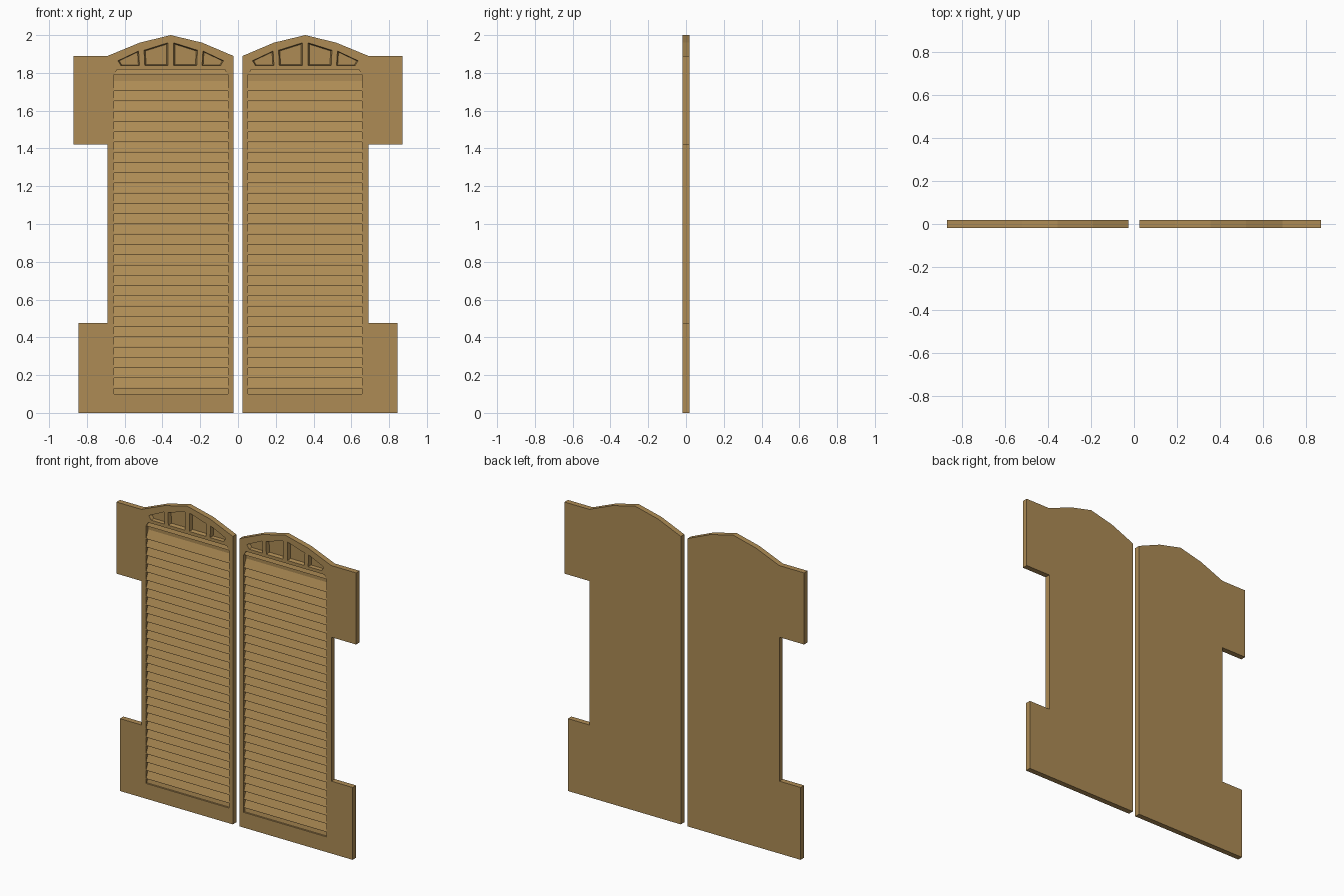
import bpy, bmesh
from mathutils import Vector

if "Cube" in bpy.data.objects:
    bpy.data.objects.remove(bpy.data.objects["Cube"])

FRONT, BACK = -0.018, 0.018
FLOOR = 0.006          # depth of the recesses
CX = 0.356             # centre line of one shutter

wood = bpy.data.materials.new("wood")
wood.diffuse_color = (0.42, 0.26, 0.09, 1)
wood.use_nodes = True
wood.node_tree.nodes["Principled BSDF"].inputs["Base Color"].default_value = wood.diffuse_color


def add_prism(bm, pts, y0, y1, back_scale=1.0):
    """Prism from an (x, z) outline, running from y0 to y1."""
    c = sum((Vector(p) for p in pts), Vector((0, 0))) / len(pts)
    a = [bm.verts.new((x, y0, z)) for x, z in pts]
    b = []
    for p in pts:
        q = c + (Vector(p) - c) * back_scale
        b.append(bm.verts.new((q.x, y1, q.y)))
    close(bm, a, b)


def add_bar(bm, profile, x0, x1):
    """Bar along x from a (y, z) profile."""
    close(bm, [bm.verts.new((x0, y, z)) for y, z in profile],
          [bm.verts.new((x1, y, z)) for y, z in profile])


def close(bm, a, b):
    bm.faces.new(a)
    bm.faces.new(b[::-1])
    n = len(a)
    for i in range(n):
        bm.faces.new((a[i], b[i], b[(i + 1) % n], a[(i + 1) % n]))


def finish(bm, name):
    bmesh.ops.recalc_face_normals(bm, faces=bm.faces[:])
    me = bpy.data.meshes.new(name)
    bm.to_mesh(me)
    bm.free()
    me.materials.append(wood)
    ob = bpy.data.objects.new(name, me)
    bpy.context.collection.objects.link(ob)
    return ob


# shutter board with hinge-side tabs and arched top
bm = bmesh.new()
add_prism(bm, [(0.025, 0), (0.845, 0), (0.845, 0.475), (0.69, 0.475),
               (0.69, 1.42), (0.87, 1.42), (0.87, 1.89), (0.69, 1.89),
               (0.52, 1.96), (0.356, 2.0), (0.19, 1.96), (0.025, 1.89)],
          FRONT, BACK)
board = finish(bm, "shutter_board")

# recess cutters: slat opening and four arched panes
bm = bmesh.new()
add_prism(bm, [(0.054, 0.10), (0.656, 0.10), (0.656, 1.79), (0.64, 1.817),
               (0.07, 1.817), (0.054, 1.79)], -0.03, FLOOR)
inner = [(0.015, 1.838), (0.138, 1.838), (0.142, 1.92), (0.015, 1.96)]
outer = [(0.165, 1.838), (0.264, 1.838), (0.28, 1.864), (0.17, 1.916)]
for pane in (inner, outer):
    for s in (1, -1):
        add_prism(bm, [(CX + s * x, z) for x, z in pane],
                  -0.020, FLOOR, 0.88)
cutter = finish(bm, "recess_cutter")
cutter.hide_render = True

# carve the recesses
cut = board.modifiers.new("recesses", 'BOOLEAN')
cut.operation = 'DIFFERENCE'
cut.solver = 'EXACT'
cut.object = cutter
bpy.context.view_layer.objects.active = board
bpy.ops.object.modifier_apply(modifier=cut.name)
bpy.data.objects.remove(cutter)

# louvre slats, low edge forward
bm = bmesh.new()
step = 0.0543
for i in range(30):
    z = 0.13 + i * step
    add_bar(bm, [(-0.015, z), (FLOOR + 0.002, z),
                 (FLOOR + 0.002, z + step + 0.004), (-0.015, z + 0.004)],
            0.052, 0.658)
# half slat at the bottom
add_bar(bm, [(-0.007, 0.098), (FLOOR + 0.002, 0.098),
             (FLOOR + 0.002, 0.13), (-0.002, 0.13)], 0.052, 0.658)
slats = finish(bm, "slats")

# sloped rail closing the top of the slat opening
bm = bmesh.new()
add_bar(bm, [(-0.015, 1.79), (FLOOR + 0.002, 1.79),
             (FLOOR + 0.002, 1.819), (-0.006, 1.819)], 0.056, 0.654)
rail = finish(bm, "top_rail")

# second shutter by mirroring
for ob in (board, slats, rail):
    ob.modifiers.new("mirror", 'MIRROR').use_mirror_merge = False
